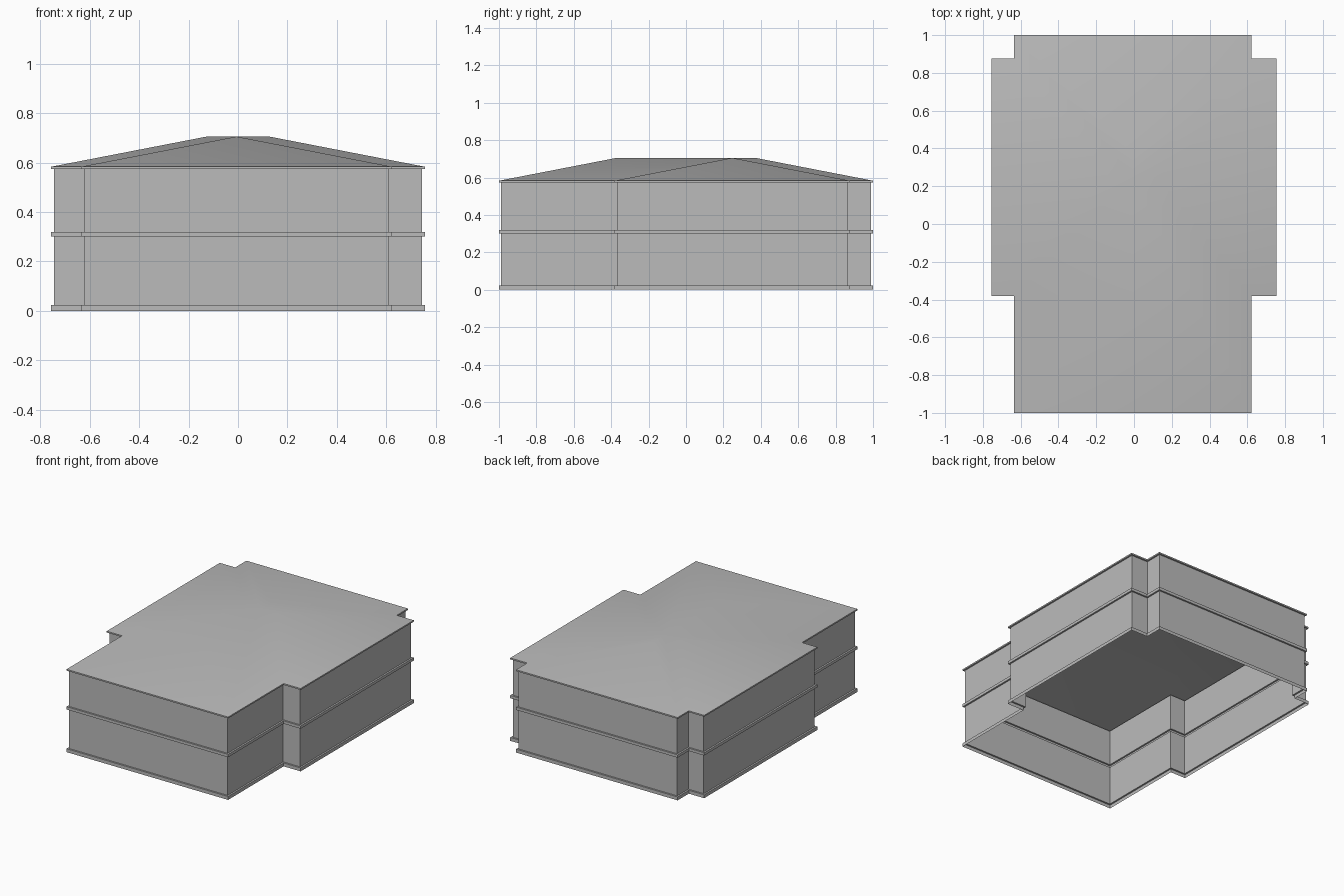
import bpy
import bmesh
import math

cube = bpy.data.objects.get("Cube")
if cube:
    bpy.data.objects.remove(cube, do_unlink=True)

# Outline of the cross-shaped plan, and the heights
HALF_X, HALF_Y = 0.755, 1.0
WING_X = (-0.635, 0.623)
WING_Y = (-0.382, 0.876)
INSET = 0.012                       # how far the walls sit behind the bands
BASE, MID_LOW, MID_HIGH = 0.024, 0.30, 0.32
EAVE_LOW, EAVE_HIGH, RIDGE = 0.573, 0.583, 0.705

grey = bpy.data.materials.new("plain grey")
grey.use_nodes = True
COLOUR = (0.5, 0.5, 0.5, 1.0)
grey.diffuse_color = COLOUR
grey.node_tree.nodes["Principled BSDF"].inputs["Base Color"].default_value = COLOUR


def plan(d):
    """Twelve corners, anticlockwise from the front: two outer and one inner per arm."""
    hx, hy = HALF_X - d, HALF_Y - d
    x0, x1 = WING_X[0] + d, WING_X[1] - d
    y0, y1 = WING_Y[0] + d, WING_Y[1] - d
    return [(x0, -hy), (x1, -hy), (x1, y0),
            (hx, y0), (hx, y1), (x1, y1),
            (x1, hy), (x0, hy), (x0, y1),
            (-hx, y1), (-hx, y0), (x0, y0)]


def finish(name, bm):
    mesh = bpy.data.meshes.new(name)
    bm.to_mesh(mesh)
    bm.free()
    mesh.materials.append(grey)
    obj = bpy.data.objects.new(name, mesh)
    bpy.context.collection.objects.link(obj)
    return obj


def sweep(name, profile):
    """Carry a profile of (inset, height) points round the plan as an open shell."""
    bm = bmesh.new()
    rings = [[bm.verts.new((x, y, z)) for x, y in plan(d)] for d, z in profile]
    for low, high in zip(rings, rings[1:]):
        for i in range(len(low)):
            j = (i + 1) % len(low)
            bm.faces.new((low[i], low[j], high[j], high[i]))
    return finish(name, bm)


# Walls and the thin bands that run round them
sweep("base_band", [(0, 0), (0, BASE), (INSET, BASE)])
sweep("lower_walls", [(INSET, BASE), (INSET, MID_LOW)])
sweep("middle_band", [(INSET, MID_LOW), (0, MID_LOW), (0, MID_HIGH), (INSET, MID_HIGH)])
sweep("upper_walls", [(INSET, MID_HIGH), (INSET, EAVE_LOW)])
sweep("eave_band", [(INSET, EAVE_LOW), (0, EAVE_LOW), (0, EAVE_HIGH)])

# Crossed hip roof: valleys from the inner corners meet where the ridges cross
cx, cy = sum(WING_X) / 2, sum(WING_Y) / 2
run = (WING_X[1] - WING_X[0]) / 2
bm = bmesh.new()
eave = [bm.verts.new((x, y, EAVE_HIGH)) for x, y in plan(0)]
crossing = bm.verts.new((cx, cy, RIDGE))
ridge_ends = [(cx, run - HALF_Y), (HALF_X - run, cy), (cx, HALF_Y - run), (run - HALF_X, cy)]
for arm, (x, y) in enumerate(ridge_ends):
    end = bm.verts.new((x, y, RIDGE))
    i = 3 * arm
    bm.faces.new((eave[i], eave[i + 1], end))
    bm.faces.new((eave[i + 1], eave[i + 2], crossing, end))
    bm.faces.new((eave[i - 1], eave[i], end, crossing))
roof = finish("roof", bm)

# Soft ridges and valleys
bpy.ops.object.select_all(action="DESELECT")
roof.select_set(True)
bpy.context.view_layer.objects.active = roof
bpy.ops.object.shade_smooth_by_angle(angle=math.radians(40))
